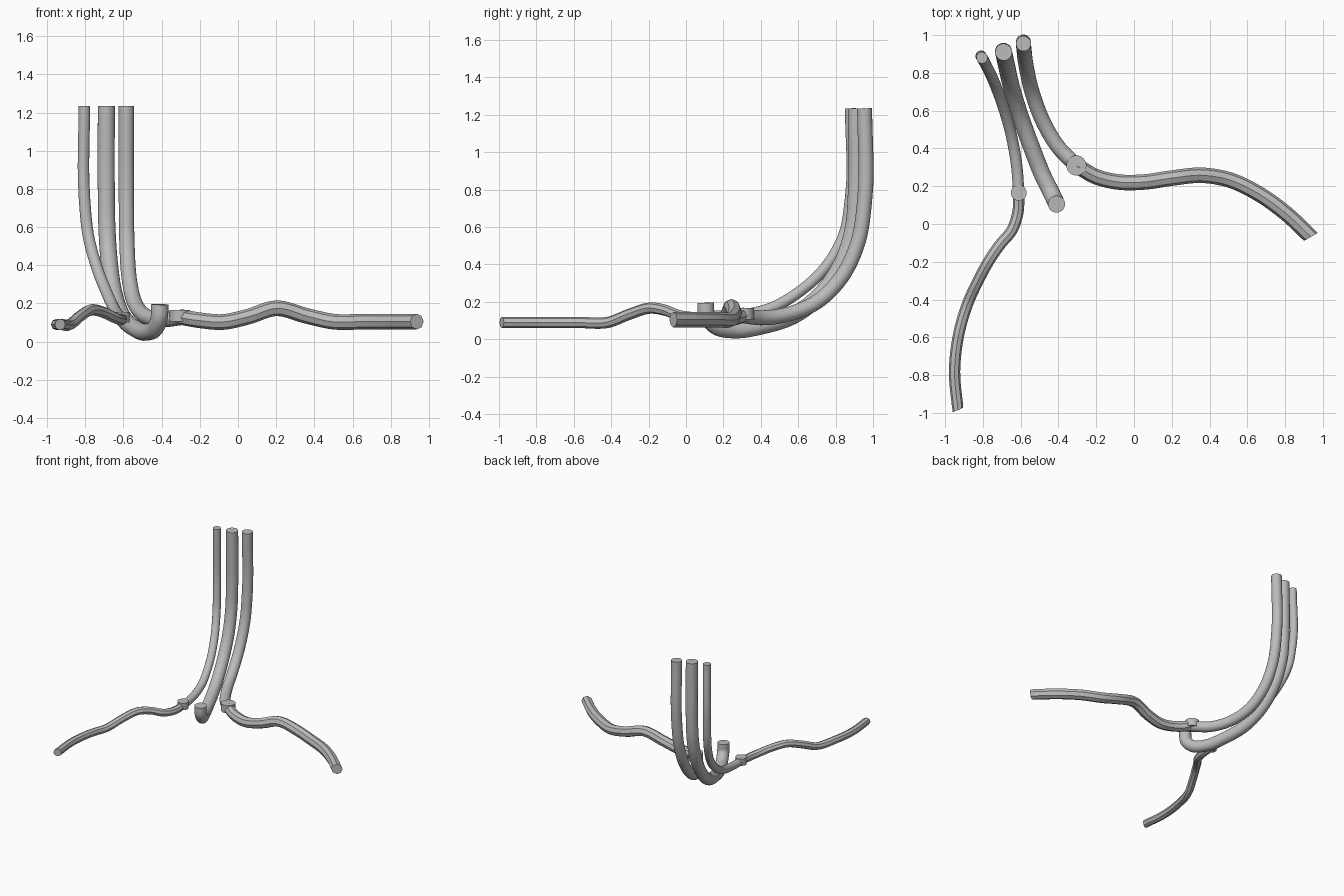
import bpy, bmesh, math
from mathutils import Vector

cube = bpy.data.objects.get("Cube")
if cube:
    bpy.data.objects.remove(cube, do_unlink=True)

GREY = (0.5, 0.5, 0.5, 1)
metal = bpy.data.materials.new("plain grey")
metal.use_nodes = True
metal.diffuse_color = GREY
metal.node_tree.nodes["Principled BSDF"].inputs["Base Color"].default_value = GREY


def finish(bm, name):
    """Turn a bmesh into a named object, smooth with sharp rims."""
    bmesh.ops.recalc_face_normals(bm, faces=bm.faces)
    mesh = bpy.data.meshes.new(name)
    bm.to_mesh(mesh)
    bm.free()
    mesh.materials.append(metal)
    ob = bpy.data.objects.new(name, mesh)
    bpy.context.collection.objects.link(ob)
    bpy.ops.object.select_all(action='DESELECT')
    ob.select_set(True)
    bpy.context.view_layer.objects.active = ob
    bpy.ops.object.shade_smooth_by_angle(angle=math.radians(30))
    return ob


def spline(points, steps):
    """Smooth path through the points (centripetal spacing via chord tangents)."""
    p = [Vector(q) for q in points]
    n = len(p)
    chord = [(p[i + 1] - p[i]).length for i in range(n - 1)]
    tan = []
    for i in range(n):
        if i == 0:
            tan.append((p[1] - p[0]) / chord[0])
        elif i == n - 1:
            tan.append((p[i] - p[i - 1]) / chord[-1])
        else:
            a, b = chord[i - 1], chord[i]
            tan.append(((p[i] - p[i - 1]) / a * b + (p[i + 1] - p[i]) / b * a) / (a + b))
    path = []
    for i in range(n - 1):
        h = chord[i]
        for k in range(steps):
            t = k / steps
            s = 1 - t
            path.append(p[i] * s * s * (1 + 2 * t) + tan[i] * h * t * s * s
                        + p[i + 1] * t * t * (3 - 2 * t) - tan[i + 1] * h * t * t * s)
    path.append(p[-1])
    return path


def tube(name, points, radius, sides, upright=False, steps=6, end=None):
    """Sweep a round or faceted section; upright keeps one corner on top."""
    path = spline(points, steps)
    bm = bmesh.new()
    rings = []
    side = None
    for i, c in enumerate(path):
        d = (path[min(i + 1, len(path) - 1)] - path[max(i - 1, 0)]).normalized()
        if end and i == len(path) - 1:
            d = Vector(end).normalized()
        if upright or side is None:
            side = d.cross(Vector((0, 0, 1)))
            if side.length < 0.01:
                side = Vector((1, 0, 0))
        side = (side - d * side.dot(d)).normalized()
        up = side.cross(d)
        angles = [math.tau * k / sides for k in range(sides)]
        rings.append([bm.verts.new(c + (side * math.sin(a) + up * math.cos(a)) * radius)
                      for a in angles])
    for r0, r1 in zip(rings, rings[1:]):
        for k in range(sides):
            j = (k + 1) % sides
            bm.faces.new((r0[k], r0[j], r1[j], r1[k]))
    bm.faces.new(rings[0])
    bm.faces.new(rings[-1])
    return finish(bm, name)


def disc(name, x, y, bottom, top, radius):
    bm = bmesh.new()
    bmesh.ops.create_cone(bm, cap_ends=True, segments=32, radius1=radius,
                          radius2=radius, depth=top - bottom)
    bmesh.ops.translate(bm, verts=bm.verts, vec=(x, y, (top + bottom) / 2))
    return finish(bm, name)


TOP = 1.235

# Three riser pipes, swept from their low ends to the open tops
tube("thin_riser_pipe", [
    (-0.61, 0.165, 0.12), (-0.62, 0.3, 0.13), (-0.645, 0.45, 0.165),
    (-0.685, 0.6, 0.25), (-0.74, 0.75, 0.39), (-0.785, 0.845, 0.56),
    (-0.805, 0.88, 0.76), (-0.805, 0.88, TOP)], 0.03, 24)

tube("hooked_riser_pipe", [
    (-0.41, 0.105, 0.195), (-0.412, 0.11, 0.13), (-0.435, 0.16, 0.07),
    (-0.48, 0.25, 0.05), (-0.54, 0.4, 0.07), (-0.605, 0.58, 0.13),
    (-0.65, 0.73, 0.25), (-0.675, 0.84, 0.42), (-0.687, 0.895, 0.6),
    (-0.69, 0.91, 0.78), (-0.69, 0.91, TOP)], 0.045, 24)

tube("wide_riser_pipe", [
    (-0.305, 0.31, 0.125), (-0.395, 0.4, 0.115), (-0.485, 0.55, 0.135),
    (-0.54, 0.7, 0.2), (-0.57, 0.83, 0.33), (-0.582, 0.92, 0.52),
    (-0.585, 0.955, 0.74), (-0.585, 0.955, TOP)], 0.04, 24)

# Two eight-sided branch pipes that wave along the ground
tube("left_branch_pipe", [
    (-0.305, 0.31, 0.13), (-0.2, 0.25, 0.112), (-0.08, 0.222, 0.103),
    (0.05, 0.222, 0.13), (0.2, 0.243, 0.175), (0.36, 0.258, 0.135),
    (0.5, 0.235, 0.105), (0.66, 0.16, 0.105), (0.8, 0.06, 0.105),
    (0.937, -0.068, 0.105)], 0.041, 8, upright=True, end=(0.5, -0.87, 0))

tube("right_branch_pipe", [
    (-0.61, 0.165, 0.12), (-0.615, 0.06, 0.115), (-0.645, -0.03, 0.125),
    (-0.71, -0.11, 0.155), (-0.765, -0.19, 0.167), (-0.825, -0.3, 0.135),
    (-0.88, -0.42, 0.09), (-0.925, -0.57, 0.09), (-0.95, -0.78, 0.09),
    (-0.932, -0.985, 0.09)], 0.03, 8, upright=True, end=(0.4, -0.92, 0))

# Round joint caps where risers meet branches
disc("left_joint_cap", -0.305, 0.31, 0.105, 0.167, 0.053)
disc("right_joint_cap", -0.61, 0.165, 0.1, 0.155, 0.042)
